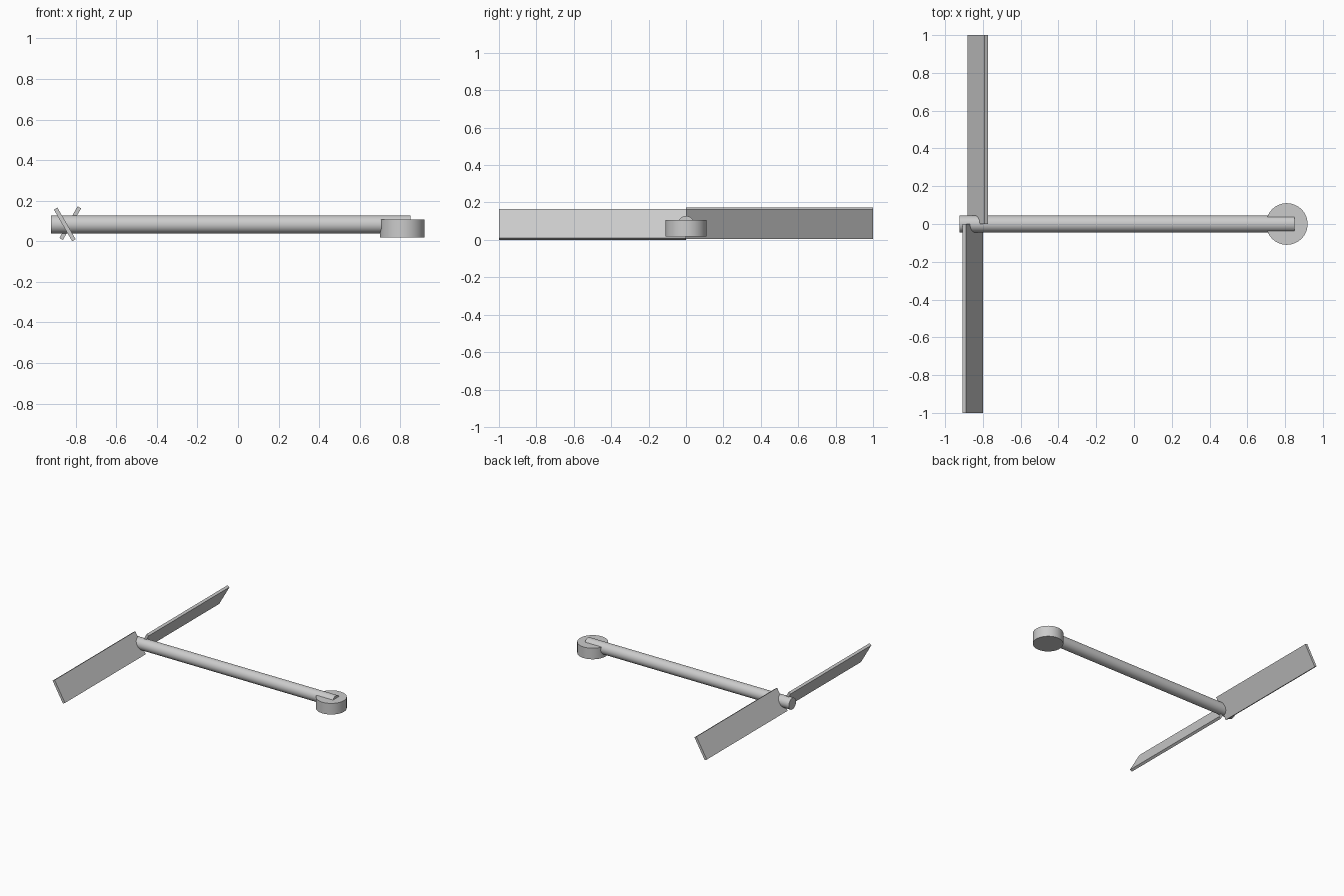
import bpy
from math import radians

cube = bpy.data.objects.get("Cube")
if cube:
    bpy.data.objects.remove(cube, do_unlink=True)

grey = bpy.data.materials.new("light grey")
grey.use_nodes = True
colour = (0.6, 0.6, 0.6, 1)
grey.diffuse_color = colour
grey.node_tree.nodes["Principled BSDF"].inputs["Base Color"].default_value = colour


def finish(name):
    obj = bpy.context.object
    obj.name = name
    obj.data.materials.append(grey)
    return obj


def cylinder(name, radius, depth, location, rotation=(0, 0, 0)):
    bpy.ops.mesh.primitive_cylinder_add(
        vertices=64, radius=radius, depth=depth, location=location, rotation=rotation)
    bpy.ops.object.shade_smooth_by_angle(angle=radians(30))
    return finish(name)


def blade(name, x, y, z, tilt):
    """Thin flat plate one unit long, pitched about its long axis."""
    bpy.ops.mesh.primitive_cube_add(size=1, location=(x, y, z))
    obj = finish(name)
    obj.scale = (0.18, 1, 0.02)
    obj.rotation_euler.y = radians(tilt)


# Long tube and the motor drum at its end
cylinder("arm_tube", 0.0445, 1.773, (-0.0365, 0, 0.083), (0, radians(90), 0))
cylinder("motor_drum", 0.11, 0.087, (0.809, 0, 0.063))

# Two blades with opposite pitch, meeting at the tube's centre line
blade("front_blade", -0.854, -0.5, 0.083, 60)
blade("back_blade", -0.827, 0.5, 0.089, -60)
